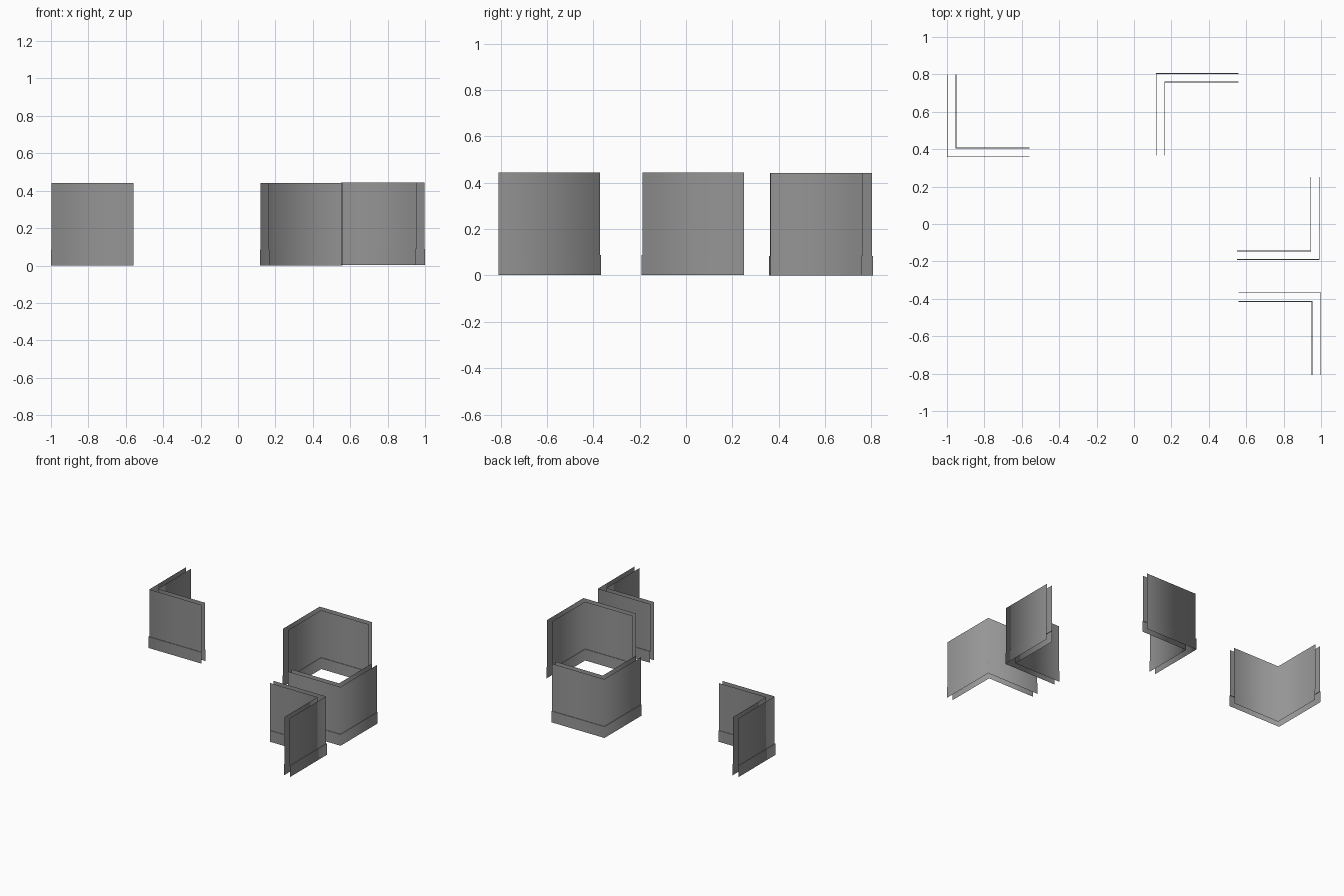
import bpy, bmesh

if "Cube" in bpy.data.objects:
    bpy.data.objects.remove(bpy.data.objects["Cube"])

LENGTH, THICK, HEIGHT = 0.442, 0.046, 0.442
SKIRT_H, SKIRT_OUT = 0.085, 0.004

# dark grey paint shared by all parts
paint = bpy.data.materials.new("dark_grey")
paint.diffuse_color = (0.3, 0.3, 0.3, 1)
paint.use_nodes = True
paint.node_tree.nodes["Principled BSDF"].inputs["Base Color"].default_value = paint.diffuse_color


def l_path(corner, sx, sy, inset):
    """Three plan points of an L, moved inward from the outer corner."""
    x, y = corner
    return [(x + sx * LENGTH, y + sy * inset),
            (x + sx * inset, y + sy * inset),
            (x + sx * inset, y + sy * LENGTH)]


def strip(bm, low, high, flip, smooth):
    """Sheet between two L paths given as (points, z)."""
    rows = [[bm.verts.new((x, y, z)) for x, y in pts] for pts, z in (low, high)]
    for i in range(2):
        quad = [rows[0][i], rows[0][i + 1], rows[1][i + 1], rows[1][i]]
        face = bm.faces.new(quad[::-1] if flip else quad)
        face.smooth = smooth


def make_object(name, bm):
    mesh = bpy.data.meshes.new(name)
    bm.to_mesh(mesh)
    bm.free()
    mesh.materials.append(paint)
    bpy.context.collection.objects.link(bpy.data.objects.new(name, mesh))


def wall_corner(name, corner, sx, sy, z0):
    # outer sheet has its skirting outward, inner sheet inward
    for side, inset, push, inner in (("outer", SKIRT_OUT, -SKIRT_OUT, False),
                                     ("inner", THICK, SKIRT_OUT, True)):
        wall = l_path(corner, sx, sy, inset)
        skirt = l_path(corner, sx, sy, inset + push)
        flip = (sx * sy > 0) == inner
        split = z0 + SKIRT_H

        # plain wall sheet
        bm = bmesh.new()
        strip(bm, (wall, split), (wall, z0 + HEIGHT), flip, True)
        make_object(f"{name}_{side}_wall", bm)

        # skirting board with its narrow ledge
        bm = bmesh.new()
        strip(bm, (skirt, z0), (skirt, split), flip, True)
        strip(bm, (skirt, split), (wall, split), flip, False)
        make_object(f"{name}_{side}_skirting", bm)


# four wall corners: outer corner point, directions of the two arms, base height
wall_corner("left_corner", (-1.0, 0.358), 1, 1, 0.0)
wall_corner("back_corner", (0.117, 0.807), 1, -1, 0.0)
wall_corner("right_corner", (0.993, -0.192), -1, 1, 0.003)
wall_corner("front_corner", (1.0, -0.366), -1, -1, 0.003)
